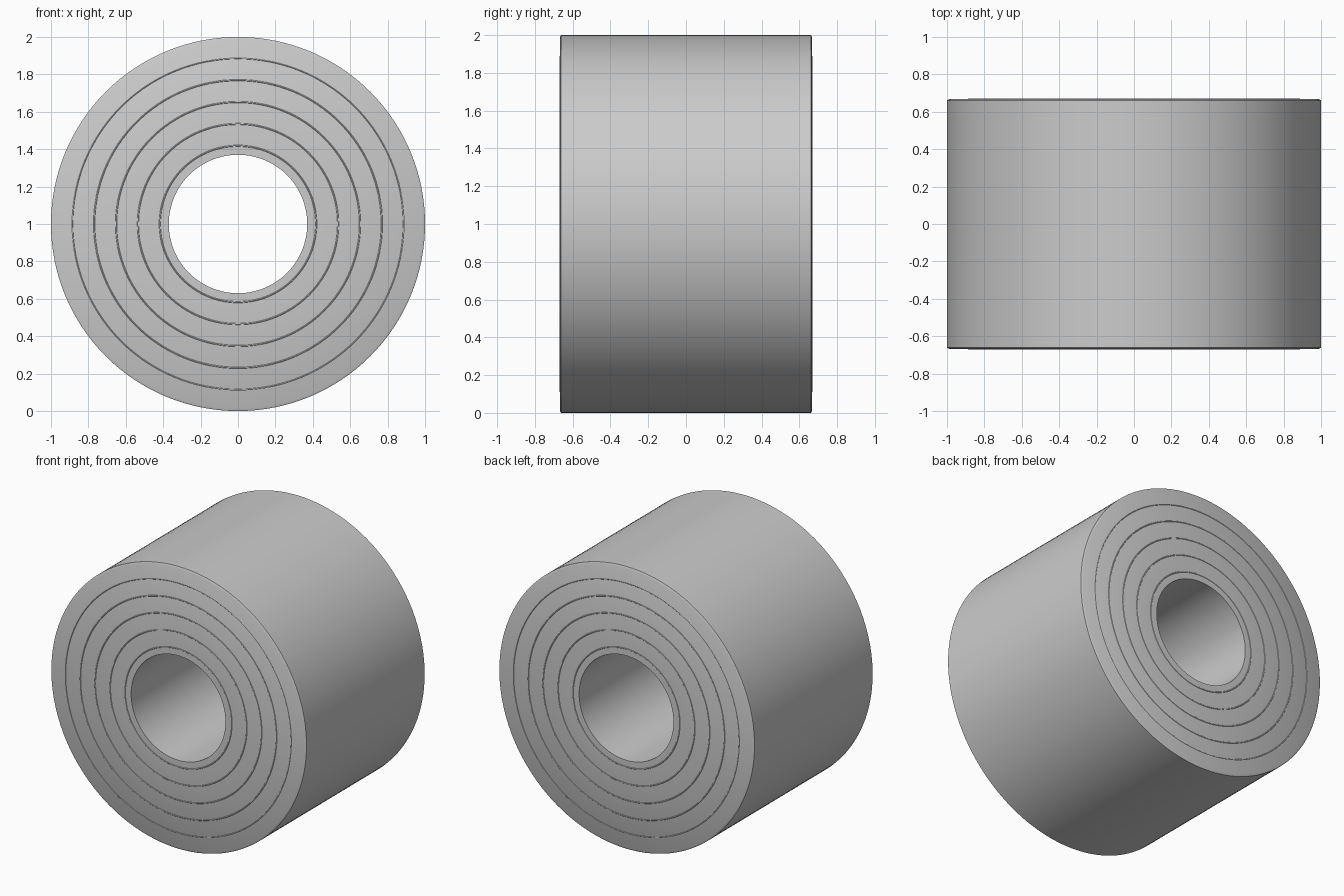
import bpy, bmesh, math
from mathutils import Matrix, Vector

if "Cube" in bpy.data.objects:
    bpy.data.objects.remove(bpy.data.objects["Cube"])

SEG = 128
HALF = 0.668      # half length along y
R_OUT, R_IN = 1.0, 0.37
R_CORE = 0.418    # outside of the inner core


def lathe(name, profile):
    """Revolve a closed (radius, y) profile around the y axis at z = 1."""
    bm = bmesh.new()
    loops = []
    for i in range(SEG):
        a = 2 * math.pi * i / SEG
        loops.append([bm.verts.new((r * math.cos(a), y, 1 + r * math.sin(a)))
                      for r, y in profile])
    n = len(profile)
    for i in range(SEG):
        p, q = loops[i], loops[(i + 1) % SEG]
        for j in range(n):
            k = (j + 1) % n
            bm.faces.new((p[j], p[k], q[k], q[j]))
    bmesh.ops.recalc_face_normals(bm, faces=bm.faces)
    mesh = bpy.data.meshes.new(name)
    bm.to_mesh(mesh)
    bm.free()
    obj = bpy.data.objects.new(name, mesh)
    bpy.context.collection.objects.link(obj)
    bpy.context.view_layer.objects.active = obj
    obj.select_set(True)
    bpy.ops.object.shade_smooth_by_angle(angle=math.radians(30))
    obj.select_set(False)
    return obj


# Wound roll: thick tube with small chamfers on the outer rims
c = 0.013
lathe("roll_body", [(R_IN, -HALF), (R_OUT - c, -HALF), (R_OUT, -HALF + c * 0.5),
                    (R_OUT, HALF - c * 0.5), (R_OUT - c, HALF), (R_IN, HALF)])

# Fine layer lines on both end faces; the innermost marks the core
w = 0.004
for side, label in ((-1, "front"), (1, "back")):
    for i in range(5):
        r = R_CORE + 0.117 * i
        lathe(f"{label}_layer_line_{i + 1}",
              [(r + w * math.cos(t), side * HALF + w * 0.6 * math.sin(t))
               for t in (math.pi / 3 * k for k in range(6))])
